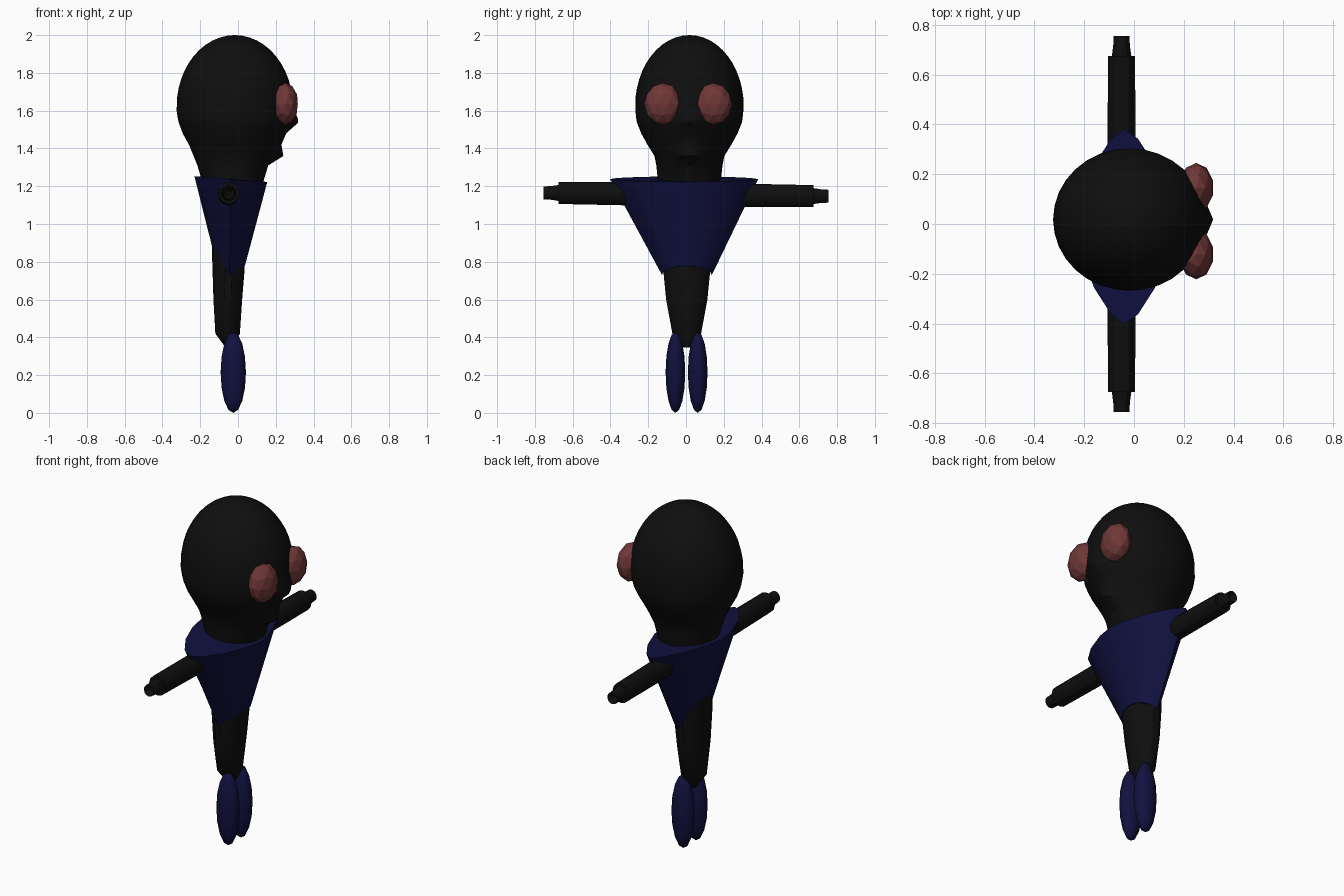
import bpy, bmesh, math
from mathutils import Matrix, Vector

if "Cube" in bpy.data.objects:
    bpy.data.objects.remove(bpy.data.objects["Cube"])


def material(name, rgb):
    m = bpy.data.materials.new(name)
    m.diffuse_color = (*rgb, 1)
    m.use_nodes = True
    m.node_tree.nodes["Principled BSDF"].inputs["Base Color"].default_value = m.diffuse_color
    return m


BLACK = material("black", (0.0045, 0.0045, 0.0045))
BLUE = material("navy blue", (0.0055, 0.0055, 0.05))
RED = material("dull red", (0.16, 0.038, 0.038))


def finish(name, bm, mat, smooth=None):
    bmesh.ops.recalc_face_normals(bm, faces=bm.faces)
    me = bpy.data.meshes.new(name)
    bm.to_mesh(me)
    bm.free()
    me.materials.append(mat)
    ob = bpy.data.objects.new(name, me)
    bpy.context.collection.objects.link(ob)
    if smooth:
        bpy.context.view_layer.objects.active = ob
        ob.select_set(True)
        bpy.ops.object.shade_smooth_by_angle(angle=math.radians(smooth))
        ob.select_set(False)
    return ob


def loft(name, rings, mat, smooth=None):
    """Skin a list of closed rings of points and cap both ends."""
    bm = bmesh.new()
    vs = [[bm.verts.new(p) for p in r] for r in rings]
    n = len(vs[0])
    for a, b in zip(vs, vs[1:]):
        for i in range(n):
            j = (i + 1) % n
            bm.faces.new((a[i], a[j], b[j], b[i]))
    bm.faces.new(vs[0])
    bm.faces.new(vs[-1])
    return finish(name, bm, mat, smooth)


def oval(z, x0, x1, hy, cy, n, bump=0):
    """Horizontal oval; bump pushes out the middle of the +x side."""
    pts = []
    for i in range(n):
        a = 2 * math.pi * i / n
        c, s = math.cos(a), math.sin(a)
        x = (x0 + x1) / 2 + (x1 - x0) / 2 * c
        if c > 0:
            x += bump * math.exp(-(hy * s / 0.07) ** 2)
        pts.append((x, cy + hy * s, z))
    return pts


# head with neck, chin, mouth and nose
rows = [(1.21, -0.185, 0.13, 0.165, 0), (1.31, -0.215, 0.16, 0.175, 0),
        (1.36, -0.235, 0.19, 0.185, 0.05), (1.42, -0.26, 0.215, 0.222, 0.015),
        (1.48, -0.293, 0.25, 0.255, 0.005), (1.535, -0.313, 0.275, 0.277, 0.042),
        (1.555, -0.318, 0.28, 0.281, 0.038), (1.60, -0.325, 0.288, 0.286, 0.012)]
head = [oval(z, a, b, h, 0.018, 32, k) for z, a, b, h, k in rows]
for i in range(1, 13):
    t = i / 12 * math.pi / 2
    r = max(math.cos(t), 0.01)
    head.append(oval(1.62 + 0.38 * math.sin(t), -0.017 - 0.308 * r,
                     -0.017 + 0.308 * r, 0.288 * r, 0.018, 32))
loft("head", head, BLACK, 35)

# eyes
for side, y in (("right", -0.122), ("left", 0.145)):
    bm = bmesh.new()
    bmesh.ops.create_icosphere(bm, subdivisions=2, radius=1, matrix=Matrix.LocRotScale(
        Vector((0.25, y, 1.635)), None, Vector((0.07, 0.1, 0.112))))
    finish(side + "_eye", bm, RED)

# shirt: pointed shoulder outline tapering to a hem that dips at the sides
N = 16
top, hem = [], []
for i in range(N):
    a = 2 * math.pi * i / N
    c, s = math.cos(a), math.sin(a)
    pc = math.copysign(abs(c) ** 1.33, c)
    ps = math.copysign(abs(s) ** 1.33, s)
    top.append((-0.038 + 0.193 * pc, -0.01 + 0.392 * ps, 1.238 - 0.015 * c))
    hem.append((-0.045 + (0.082 if c > 0 else 0.097) * c, 0.005 + 0.132 * s,
                0.73 + (0.05 if c > 0 else 0.17) * abs(c)))
loft("shirt", [hem, top], BLUE, 30)

# trousers
rows = [(0.345, -0.065, -0.03, 0.025), (0.42, -0.12, 0.01, 0.078),
        (0.60, -0.13, 0.022, 0.112), (0.76, -0.135, 0.035, 0.128),
        (0.92, -0.14, 0.035, 0.125)]
loft("trousers", [oval(z, a, b, h, 0.004, 14) for z, a, b, h in rows], BLACK, 30)

# arms with stubby, hollow-ended hands
profile = [(0.20, 0.062), (0.675, 0.058), (0.675, 0.042), (0.715, 0.036),
           (0.755, 0.034), (0.72, 0.012)]
for side, sg in (("right", -1), ("left", 1)):
    rings = []
    for y, r in profile:
        z = 1.156 - 0.012 * sg * y
        rings.append([(-0.05 + r * 0.93 * math.cos(k * math.pi / 6), sg * y,
                       z + r * math.sin(k * math.pi / 6)) for k in range(12)])
    loft(side + "_arm", rings, BLACK, 30)

# long boots
for side, y in (("right", -0.056), ("left", 0.062)):
    bm = bmesh.new()
    bmesh.ops.create_uvsphere(bm, u_segments=12, v_segments=8, radius=1,
                              matrix=Matrix.LocRotScale(Vector((-0.025, y, 0.215)), None,
                                                        Vector((0.067, 0.052, 0.215))))
    finish(side + "_boot", bm, BLUE, 40)
